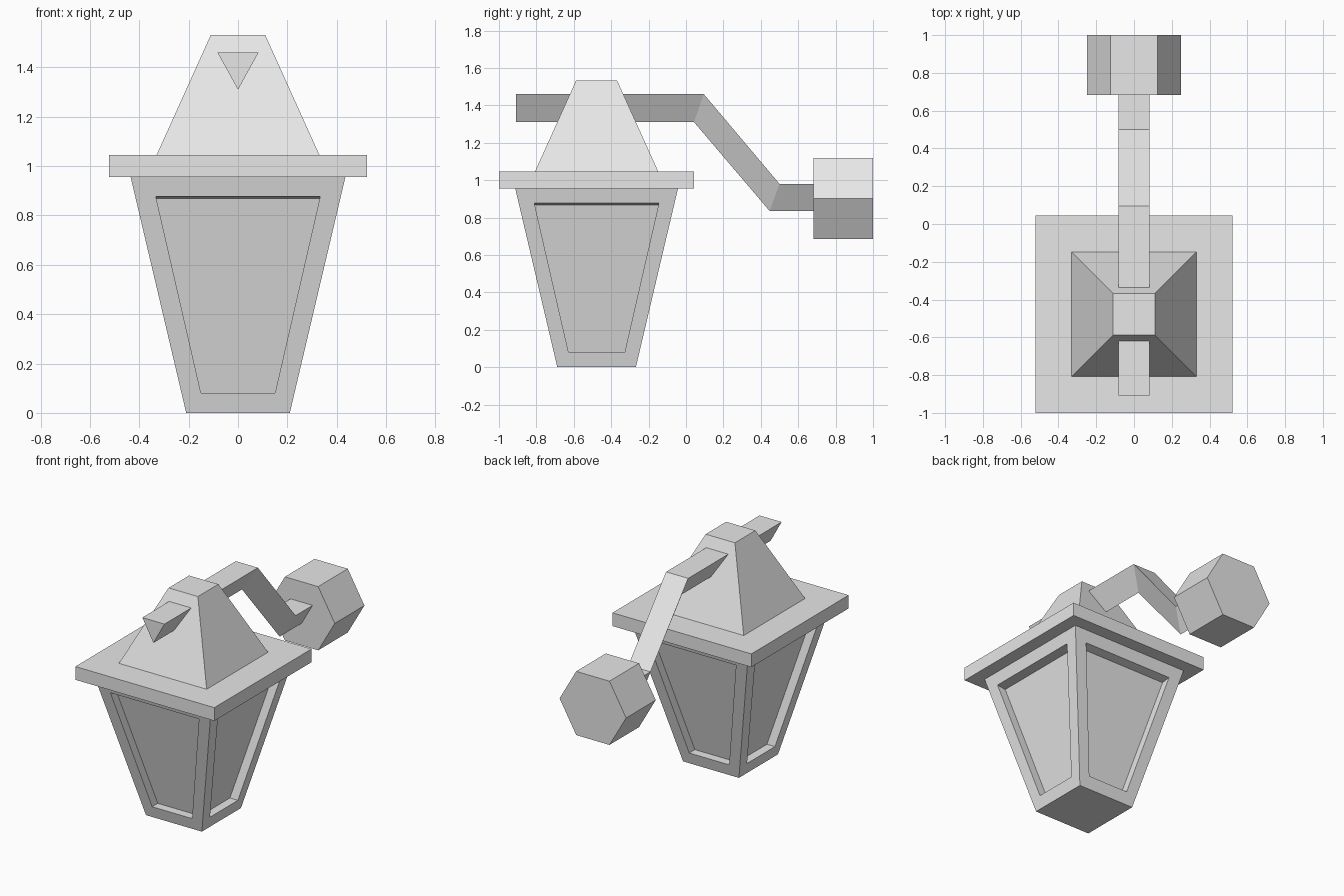
import bpy
import bmesh
from math import cos, sin, pi
from mathutils import Matrix, Vector

cube = bpy.data.objects.get("Cube")
if cube:
    bpy.data.objects.remove(cube, do_unlink=True)

GREY = (0.8, 0.8, 0.8, 1.0)
LAMP_Y = -0.478

grey = bpy.data.materials.new("light grey")
grey.use_nodes = True
grey.diffuse_color = GREY
grey.node_tree.nodes["Principled BSDF"].inputs["Base Color"].default_value = GREY


def finish(bm, name, location=(0, 0, 0)):
    """Weld, orient and store a mesh as an object."""
    bmesh.ops.remove_doubles(bm, verts=bm.verts, dist=0.0005)
    bmesh.ops.recalc_face_normals(bm, faces=bm.faces)
    mesh = bpy.data.meshes.new(name)
    bm.to_mesh(mesh)
    bm.free()
    mesh.materials.append(grey)
    obj = bpy.data.objects.new(name, mesh)
    obj.location = location
    bpy.context.collection.objects.link(obj)
    return obj


def loft(bm, rings, cap_start=True, cap_end=True):
    """Join equal-sized rings of points with quads."""
    loops = [[bm.verts.new(p) for p in ring] for ring in rings]
    for a, b in zip(loops, loops[1:]):
        for i in range(len(a)):
            j = (i + 1) % len(a)
            bm.faces.new((a[i], a[j], b[j], b[i]))
    if cap_start:
        bm.faces.new(loops[0])
    if cap_end:
        bm.faces.new(loops[-1])


def square(half, z):
    return [Vector((x * half, y * half, z))
            for x, y in ((-1, -1), (1, -1), (1, 1), (-1, 1))]


def lofted(name, rings, location=(0, 0, 0)):
    bm = bmesh.new()
    loft(bm, rings)
    return finish(bm, name, location)


# Tapered lantern body with a recessed pane on each side
BOTTOM, TOP, HEIGHT, DEPTH = 0.21, 0.435, 0.955, 0.06


def wall_y(z):
    return -(BOTTOM + (TOP - BOTTOM) * z / HEIGHT)


def panel(low_half, low_z, high_half, high_z, depth=0):
    return [Vector((x, wall_y(z) + depth, z)) for x, z in
            ((-low_half, low_z), (low_half, low_z),
             (high_half, high_z), (-high_half, high_z))]


bm = bmesh.new()
side_rings = [panel(BOTTOM, 0, TOP, HEIGHT),
              panel(0.15, 0.08, 0.333, 0.877),
              panel(0.15, 0.08, 0.333, 0.868, DEPTH)]
for k in range(4):
    turn = Matrix.Rotation(k * pi / 2, 3, 'Z')
    loft(bm, [[turn @ p for p in ring] for ring in side_rings], cap_start=False)
for half, z in ((BOTTOM, 0), (TOP, HEIGHT)):
    bm.faces.new([bm.verts.new(p) for p in square(half, z)])
finish(bm, "lantern_body", (0, LAMP_Y, 0))

# Overhanging eave slab and tapered roof
lofted("eave_slab", [square(0.522, HEIGHT), square(0.522, 1.045)], (0, LAMP_Y, 0))
lofted("roof", [square(0.33, 1.045), square(0.11, 1.532)], (0, LAMP_Y, 0))

# Bent support arm with a triangular section, point down:
# each station is top y, top z, bottom y, bottom z
stations = [(-0.908, 1.46, -0.908, 1.31), (0.095, 1.46, 0.043, 1.31),
            (0.5, 0.98, 0.447, 0.835), (0.7, 0.98, 0.7, 0.835)]
lofted("support_arm", [[(-0.083, ty, tz), (0.083, ty, tz), (0, by, bz)]
                       for ty, tz, by, bz in stations])

# Hexagonal wall mount
lofted("wall_mount", [[(0.25 * cos(i * pi / 3), y, 0.902 + 0.25 * sin(i * pi / 3))
                       for i in range(6)] for y in (0.682, 1.0)])
